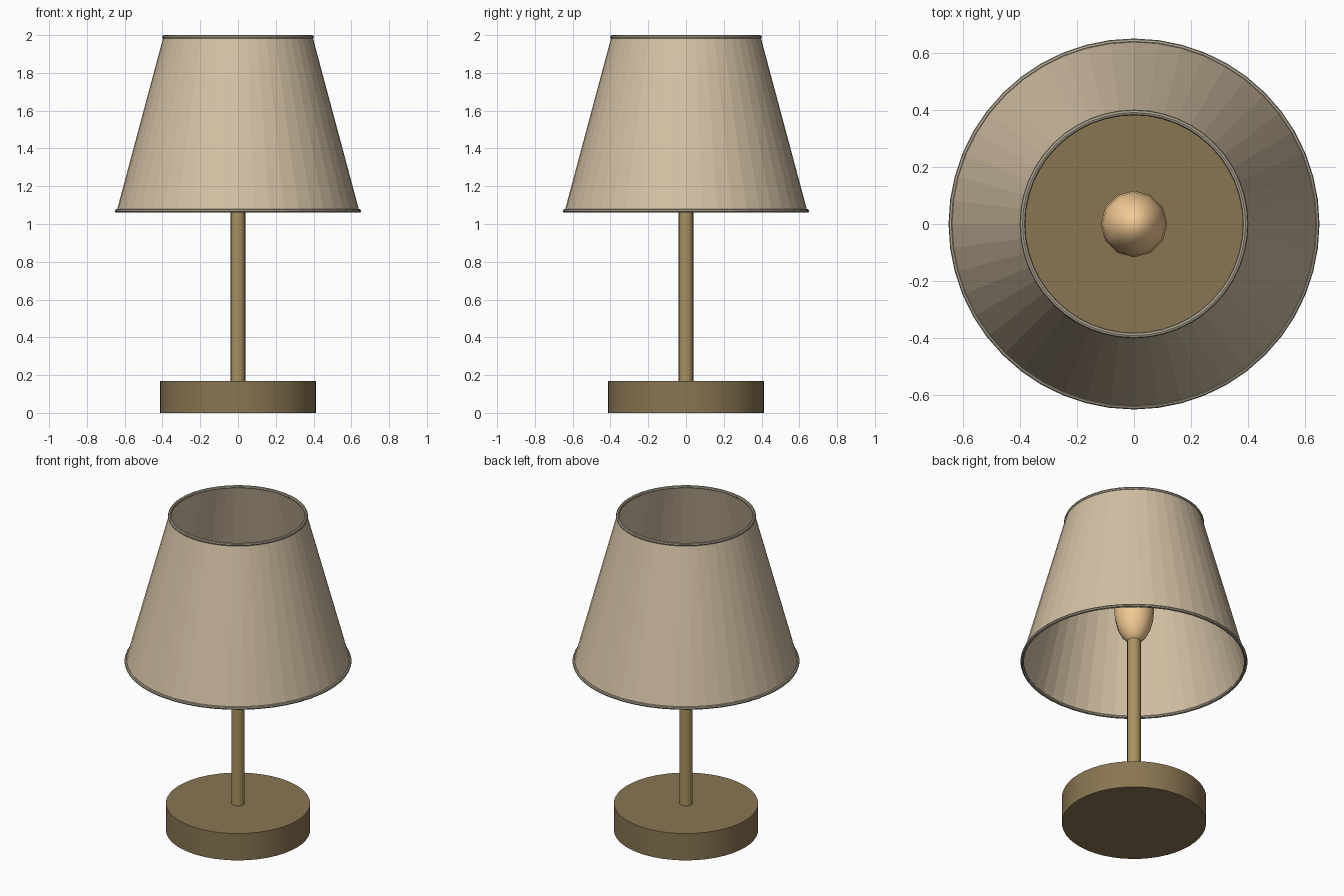
import bpy, bmesh, math

if "Cube" in bpy.data.objects:
    bpy.data.objects.remove(bpy.data.objects["Cube"])


def material(name, color):
    mat = bpy.data.materials.new(name)
    mat.diffuse_color = (*color, 1)
    mat.use_nodes = True
    mat.node_tree.nodes["Principled BSDF"].inputs["Base Color"].default_value = mat.diffuse_color
    return mat


def lathe(name, profile, sides, mat, closed=False, smooth=True):
    """Revolve (radius, z) points around the z axis."""
    bm = bmesh.new()
    verts = [bm.verts.new((r, 0, z)) for r, z in profile]
    pairs = list(zip(verts, verts[1:] + verts[:1])) if closed else list(zip(verts, verts[1:]))
    edges = [bm.edges.new(p) for p in pairs]
    bmesh.ops.spin(bm, geom=verts + edges, cent=(0, 0, 0), axis=(0, 0, 1),
                   angle=2 * math.pi, steps=sides, use_duplicate=False)
    bmesh.ops.remove_doubles(bm, verts=bm.verts, dist=1e-5)
    bmesh.ops.recalc_face_normals(bm, faces=bm.faces)
    mesh = bpy.data.meshes.new(name)
    bm.to_mesh(mesh)
    bm.free()
    obj = bpy.data.objects.new(name, mesh)
    bpy.context.collection.objects.link(obj)
    mesh.materials.append(mat)
    if smooth:
        bpy.ops.object.select_all(action='DESELECT')
        obj.select_set(True)
        bpy.context.view_layer.objects.active = obj
        bpy.ops.object.shade_smooth_by_angle(angle=math.radians(40))
    return obj


def rim(name, radius, z, mat):
    """Round wire ring around a shade opening."""
    ring = [(radius + 0.01 * math.cos(a * math.pi / 4),
             z + 0.01 * math.sin(a * math.pi / 4)) for a in range(8)]
    return lathe(name, ring, 48, mat, closed=True, smooth=False)


wood = material("dark_wood", (0.25, 0.18, 0.085))
brass = material("brass", (0.40, 0.29, 0.12))
fabric = material("fabric", (0.65, 0.53, 0.37))
trim = material("trim", (0.42, 0.37, 0.28))
glow = material("warm_glass", (0.90, 0.60, 0.30))

# Base disc and pole
lathe("base", [(0, 0), (0.414, 0), (0.414, 0.17), (0, 0.17)], 48, wood)
lathe("pole", [(0, 0.16), (0.039, 0.16), (0.039, 1.25), (0, 1.25)], 16, brass)

# Elongated bulb on top of the pole
bulb = [(0.117 * math.sin(i * math.pi / 10), 1.42 - 0.23 * math.cos(i * math.pi / 10))
        for i in range(11)]
lathe("bulb", bulb, 12, glow)

# Faceted, open, thin-walled shade with a rim at each opening
lathe("shade", [(0.642, 1.07), (0.395, 1.99), (0.388, 1.99), (0.635, 1.07)],
      48, fabric, closed=True, smooth=False)
rim("shade_bottom_rim", 0.642, 1.07, trim)
rim("shade_top_rim", 0.392, 1.99, trim)
